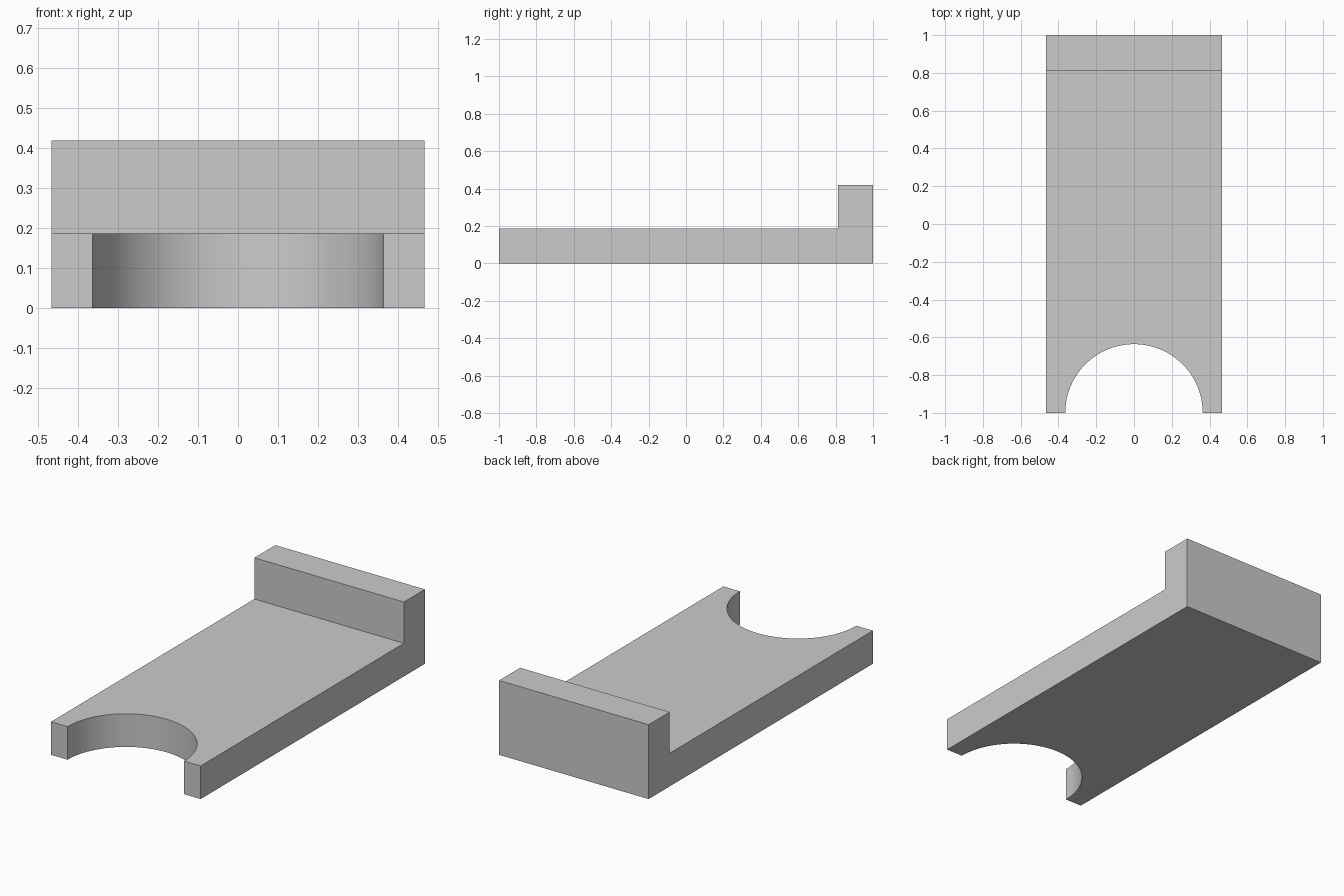
import bpy, bmesh, math

if "Cube" in bpy.data.objects:
    bpy.data.objects.remove(bpy.data.objects["Cube"])

HALF_W, BASE_H, LIP_H = 0.467, 0.187, 0.42
LIP_Y, NOTCH_R, SEGMENTS = 0.813, 0.364, 48

grey = bpy.data.materials.new("plain grey")
grey.diffuse_color = (0.6, 0.6, 0.6, 1)
grey.use_nodes = True
grey.node_tree.nodes["Principled BSDF"].inputs["Base Color"].default_value = grey.diffuse_color

bm = bmesh.new()

# Plan of the plate: semicircular notch in the front edge, from right to left
plan = [(NOTCH_R * math.cos(math.pi * i / SEGMENTS),
         -1 + NOTCH_R * math.sin(math.pi * i / SEGMENTS)) for i in range(SEGMENTS + 1)]
plan += [(-HALF_W, -1), (-HALF_W, LIP_Y), (HALF_W, LIP_Y), (HALF_W, -1)]
verts = [bm.verts.new((x, y, 0)) for x, y in plan]
plate = bm.faces.new(verts)

# Strip under the raised lip
back = [bm.verts.new((x, 1, 0)) for x in (HALF_W, -HALF_W)]
strip = bm.faces.new([verts[-3], verts[-2]][::-1][:1] + back + [verts[-3]])

# Raise the plate, then raise the strip further into the end lip
floor = [plate, strip]
top = bmesh.ops.extrude_face_region(bm, geom=floor, use_keep_orig=True)["geom"]
bmesh.ops.translate(bm, vec=(0, 0, BASE_H),
                    verts=[g for g in top if isinstance(g, bmesh.types.BMVert)])
lip_base = [g for g in top if isinstance(g, bmesh.types.BMFace)
            and g.calc_center_median().y > LIP_Y]
lip = bmesh.ops.extrude_face_region(bm, geom=lip_base)["geom"]
bmesh.ops.translate(bm, vec=(0, 0, LIP_H - BASE_H),
                    verts=[g for g in lip if isinstance(g, bmesh.types.BMVert)])
bmesh.ops.delete(bm, geom=[f for f in lip_base if f.is_valid], context="FACES_ONLY")
bmesh.ops.recalc_face_normals(bm, faces=bm.faces)

mesh = bpy.data.meshes.new("notched_plate")
bm.to_mesh(mesh)
bm.free()
mesh.materials.append(grey)
obj = bpy.data.objects.new("notched_plate", mesh)
bpy.context.collection.objects.link(obj)

# Smooth notch wall, crisp edges elsewhere
bpy.context.view_layer.objects.active = obj
obj.select_set(True)
bpy.ops.object.shade_smooth_by_angle(angle=math.radians(30))
